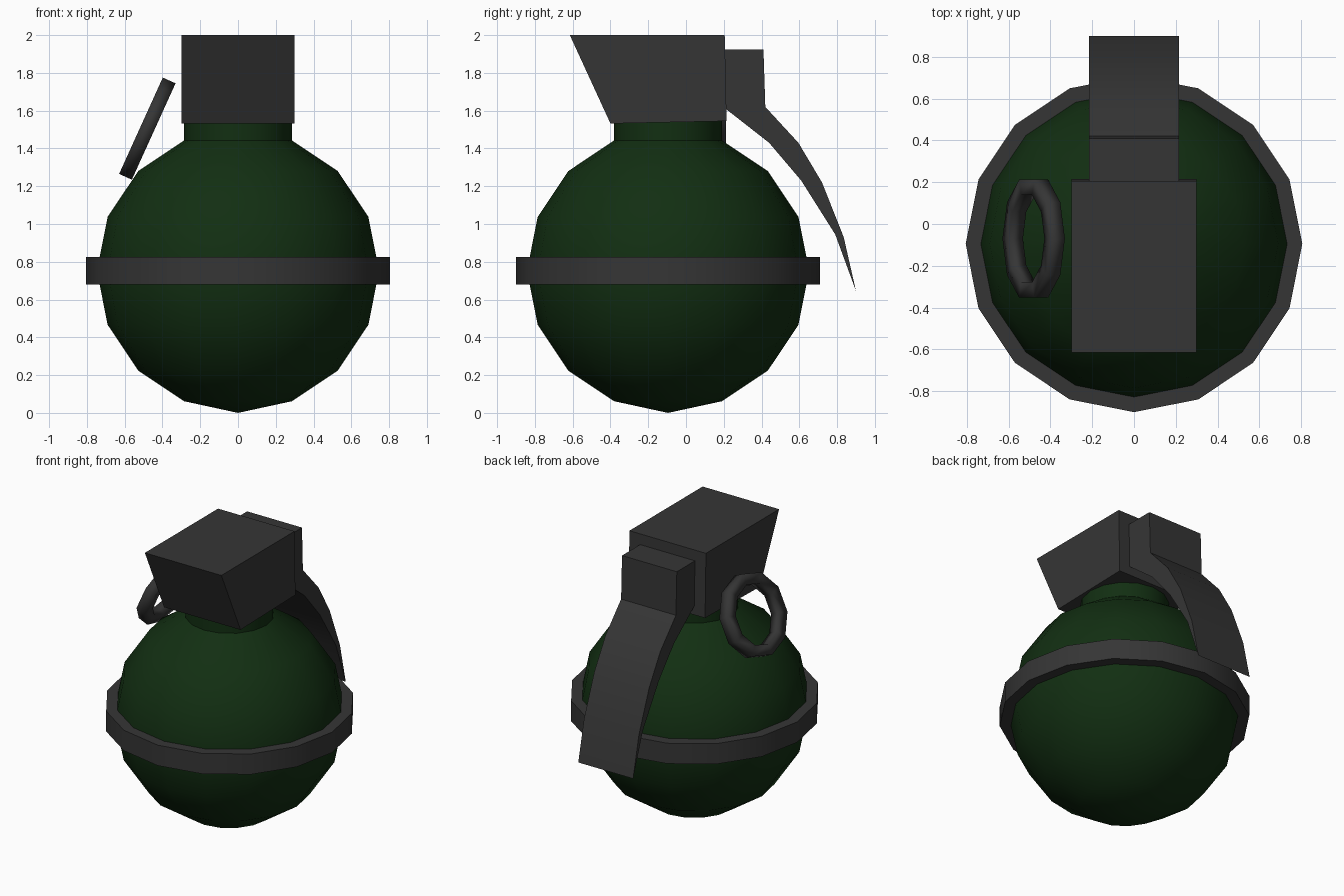
import bpy, bmesh
from math import sin, cos, pi, radians

if "Cube" in bpy.data.objects:
    bpy.data.objects.remove(bpy.data.objects["Cube"])


def material(name, rgb):
    m = bpy.data.materials.new(name)
    m.diffuse_color = (*rgb, 1)
    m.use_nodes = True
    m.node_tree.nodes["Principled BSDF"].inputs["Base Color"].default_value = m.diffuse_color
    return m


GREEN = material("dark_green", (0.006, 0.028, 0.006))
METAL = material("dark_metal", (0.036, 0.036, 0.036))


def finish(name, bm, mat, smooth=None):
    bmesh.ops.remove_doubles(bm, verts=bm.verts[:], dist=1e-5)
    bmesh.ops.recalc_face_normals(bm, faces=bm.faces[:])
    me = bpy.data.meshes.new(name)
    bm.to_mesh(me)
    bm.free()
    me.materials.append(mat)
    ob = bpy.data.objects.new(name, me)
    bpy.context.collection.objects.link(ob)
    if smooth is not None:
        bpy.ops.object.select_all(action='DESELECT')
        ob.select_set(True)
        bpy.context.view_layer.objects.active = ob
        bpy.ops.object.shade_smooth_by_angle(angle=radians(smooth))
    return ob


def revolve(name, profile, sides, mat, closed, smooth):
    """Turn (radius, z) points around z."""
    bm = bmesh.new()
    vs = [bm.verts.new((r, 0, z)) for r, z in profile]
    pairs = list(zip(vs, vs[1:])) + ([(vs[-1], vs[0])] if closed else [])
    edges = [bm.edges.new(p) for p in pairs]
    bmesh.ops.spin(bm, geom=vs + edges, cent=(0, 0, 0), axis=(0, 0, 1),
                   angle=2 * pi, steps=sides)
    return finish(name, bm, mat, smooth)


def extrude_x(name, profile, half, mat, smooth=None):
    """Extrude a (y, z) side outline across x, centred."""
    bm = bmesh.new()
    f = bm.faces.new([bm.verts.new((-half, y, z)) for y, z in profile])
    r = bmesh.ops.extrude_face_region(bm, geom=[f])
    moved = [v for v in r["geom"] if isinstance(v, bmesh.types.BMVert)]
    if f.is_valid is False or len(bm.faces) < len(profile) + 2:
        bm.faces.new([v for v in bm.verts if v not in moved])
    bmesh.ops.translate(bm, verts=moved, vec=(2 * half, 0, 0))
    return finish(name, bm, mat, smooth)


CY, CZ, R = -0.095, 0.752, 0.747

# round body with neck
body = [(R * sin(i * pi / 8), CZ - R * cos(i * pi / 8)) for i in range(8)]
body[0] = (0, 0)
body += [(0.286, 1.545), (0, 1.545)]
revolve("body", body, 16, GREEN, False, 40).location.y = CY

# belt around the middle
belt = [(0.70, 0.68), (0.805, 0.68), (0.805, 0.825), (0.70, 0.825)]
revolve("belt", belt, 16, METAL, True, 30).location.y = CY

# fuze head
extrude_x("fuze_head", [(-0.615, 2), (-0.4, 1.532), (0.215, 1.545), (0.205, 2)],
          0.3, METAL)

# safety lever
lever = [(0.2, 1.925), (0.41, 1.925), (0.42, 1.62), (0.595, 1.43), (0.72, 1.22),
         (0.835, 0.93), (0.9, 0.645), (0.79, 0.945), (0.61, 1.23),
         (0.44, 1.43), (0.21, 1.61)]
extrude_x("safety_lever", lever, 0.215, METAL, 30)

# pull ring
w = 0.037
tube = [(0.243 + a, b) for a, b in ((-w, -w), (w, -w), (w, w), (-w, w))]
ring = revolve("pull_ring", tube, 10, METAL, True, 180)
ring.scale.y = 1.06
ring.rotation_euler.y = radians(-65.6)
ring.location = (-0.48, -0.07, 1.505)
